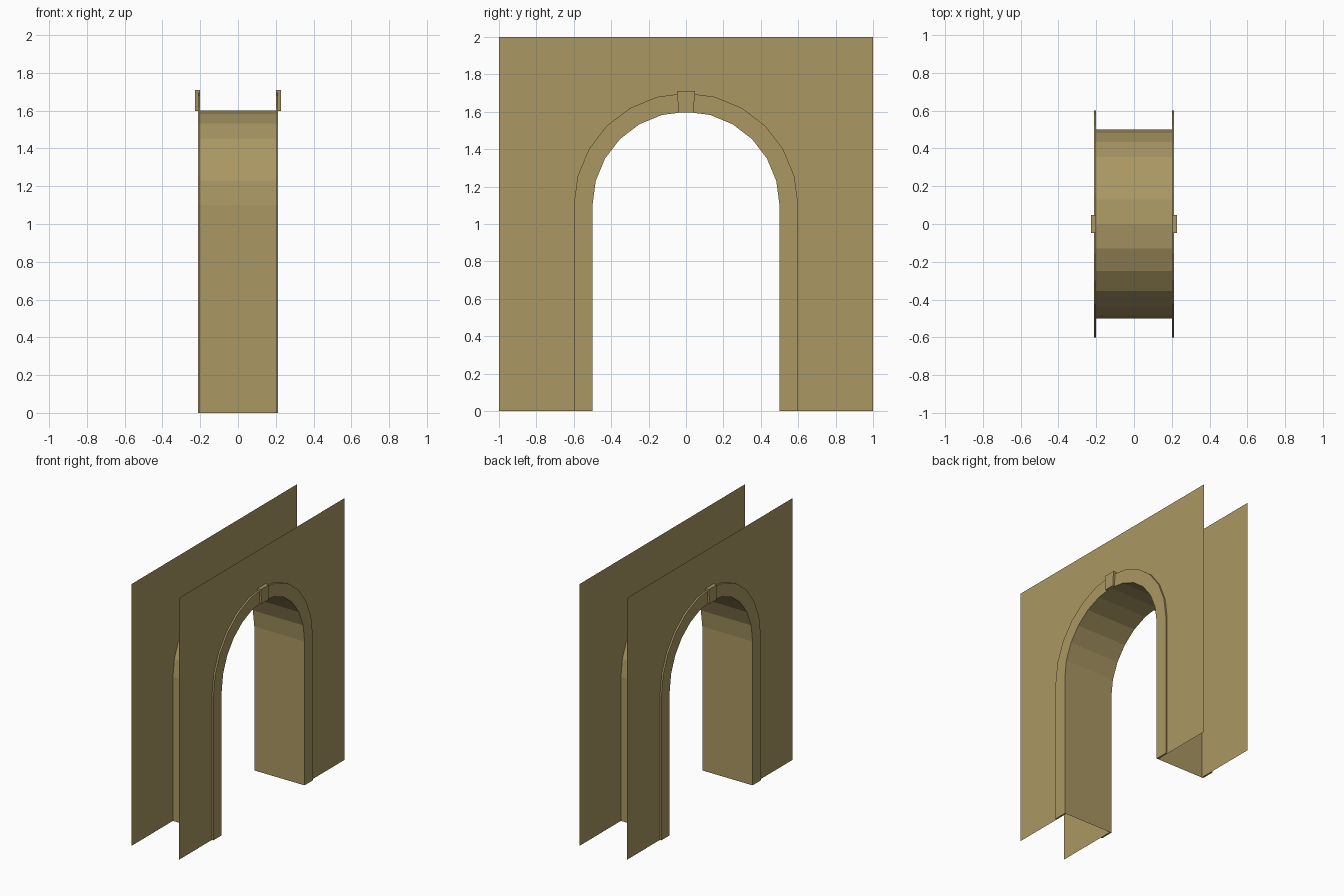
import bpy, bmesh, math

if "Cube" in bpy.data.objects:
    bpy.data.objects.remove(bpy.data.objects["Cube"])

SPRING, HALF_W, TRIM_W = 1.1, 0.5, 0.1   # spring height, opening half width, trim width
WALL_X, TRIM_T, KEY_T = 0.2, 0.0125, 0.0275

stone = bpy.data.materials.new("sandstone")
stone.diffuse_color = (0.40, 0.31, 0.125, 1)
stone.use_nodes = True
stone.node_tree.nodes["Principled BSDF"].inputs["Base Color"].default_value = stone.diffuse_color


def arch(r, n=12):
    """Arch outline in (y, z), from the left foot over the top to the right foot."""
    pts = [(-r, 0)]
    for i in range(n + 1):
        a = math.pi - math.pi * i / n
        pts.append((r * math.cos(a), SPRING + r * math.sin(a)))
    return pts + [(r, 0)]


def make(name, build, mirror=True):
    bm = bmesh.new()
    build(bm)
    me = bpy.data.meshes.new(name)
    bm.to_mesh(me)
    bm.free()
    me.materials.append(stone)
    ob = bpy.data.objects.new(name, me)
    bpy.context.collection.objects.link(ob)
    if mirror:
        mod = ob.modifiers.new("both_sides", 'MIRROR')
        mod.use_mirror_merge = False
    return ob


def row(bm, pts, x):
    return [bm.verts.new((x, y, z)) for y, z in pts]


def strip(bm, a, b):
    for i in range(len(a) - 1):
        bm.faces.new((a[i], b[i], b[i + 1], a[i + 1]))


# Thin wall sheet with the opening, facing outwards
def wall(bm):
    inner = arch(HALF_W)
    # each arch point is paired with a point on the wall border
    outer = [(-1, 0), (-1, SPRING)]
    for y, z in inner[2:-2]:
        dy, dz = y, z - SPRING
        s = min(1 / max(abs(dy), 1e-6), 0.9 / dz)
        outer.append((dy * s, SPRING + dz * s))
    outer += [(1, SPRING), (1, 0)]
    a, b = row(bm, inner, WALL_X), row(bm, outer, WALL_X)
    strip(bm, a, b)
    # square off the two upper corners
    for sy in (-1, 1):
        c = bm.verts.new((WALL_X, sy, 2))
        side = [v for v in b if abs(v.co.y - sy) < 1e-4]
        top = [v for v in b if abs(v.co.z - 2) < 1e-4]
        v1 = max(side, key=lambda v: v.co.z)
        v2 = max(top, key=lambda v: v.co.y * sy)
        bm.faces.new((v1, c, v2))
    for f in bm.faces:
        f.normal_update()
        if f.normal.x < 0:
            f.normal_flip()
    bmesh.ops.dissolve_limit(bm, angle_limit=0.01, verts=bm.verts, edges=bm.edges)
    bmesh.ops.triangulate(bm, faces=bm.faces)


# Passage lining, facing into the opening
def lining(bm):
    strip(bm, row(bm, arch(HALF_W), WALL_X), row(bm, arch(HALF_W), -WALL_X))
    for f in bm.faces:
        f.normal_update()
        c = f.calc_center_median()
        if f.normal.y * -c.y + f.normal.z * (SPRING - max(c.z, SPRING)) < 0:
            f.normal_flip()


# Raised moulding round the opening
def trim(bm):
    x0, x1 = WALL_X, WALL_X + TRIM_T
    i0, i1 = row(bm, arch(HALF_W), x0), row(bm, arch(HALF_W), x1)
    o0, o1 = (row(bm, arch(HALF_W + TRIM_W), x) for x in (x0, x1))
    for a, b in ((i0, i1), (i1, o1), (o1, o0), (o0, i0)):
        strip(bm, a, b)
    for k in (0, -1):
        bm.faces.new((i0[k], i1[k], o1[k], o0[k]))
    bmesh.ops.recalc_face_normals(bm, faces=bm.faces)


# Tapered keystone at the crown
def keystone(bm):
    pts = [(-0.04, 1.597), (0.04, 1.597), (0.048, 1.71), (-0.048, 1.71)]
    a, b = row(bm, pts, WALL_X), row(bm, pts, WALL_X + KEY_T)
    bm.faces.new(a)
    bm.faces.new(b)
    strip(bm, a + a[:1], b + b[:1])
    bmesh.ops.recalc_face_normals(bm, faces=bm.faces)


make("wall", wall)
make("passage_lining", lining, mirror=False)
make("arch_trim", trim)
make("keystone", keystone)
